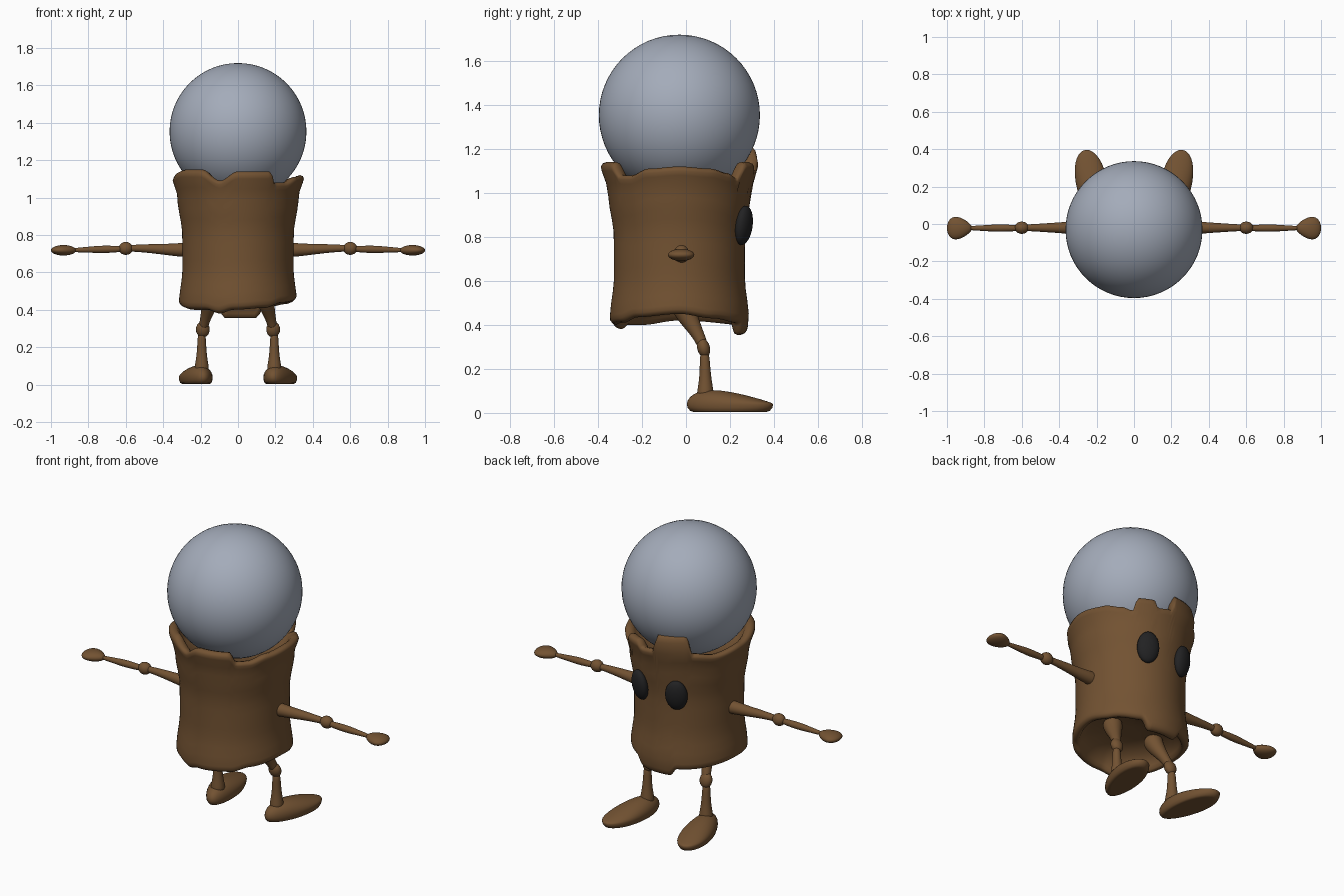
import bpy, bmesh, math
from mathutils import Vector, Matrix

cube = bpy.data.objects.get("Cube")
if cube:
    bpy.data.objects.remove(cube, do_unlink=True)


def material(name, rgb):
    m = bpy.data.materials.new(name)
    m.use_nodes = True
    m.diffuse_color = (*rgb, 1)
    m.node_tree.nodes["Principled BSDF"].inputs["Base Color"].default_value = (*rgb, 1)
    return m


BARK = material("bark brown", (0.17, 0.085, 0.032))
GLOBE = material("pale grey blue", (0.37, 0.41, 0.49))
BLACK = material("eye black", (0.016, 0.016, 0.017))
CY = -0.03  # trunk axis in y


def finish(bm, name, mat, subdivide=0):
    bmesh.ops.recalc_face_normals(bm, faces=bm.faces)
    mesh = bpy.data.meshes.new(name)
    bm.to_mesh(mesh)
    bm.free()
    mesh.materials.append(mat)
    mesh.polygons.foreach_set("use_smooth", [True] * len(mesh.polygons))
    ob = bpy.data.objects.new(name, mesh)
    bpy.context.collection.objects.link(ob)
    if subdivide:
        ob.modifiers.new("Smooth", "SUBSURF").levels = subdivide
        ob.modifiers["Smooth"].render_levels = subdivide
    return ob


def skin_rings(bm, rings):
    """Join equal closed rings of points and cap both ends."""
    loops = [[bm.verts.new(p) for p in ring] for ring in rings]
    n = len(loops[0])
    for a, b in zip(loops, loops[1:]):
        for i in range(n):
            j = (i + 1) % n
            bm.faces.new((a[i], a[j], b[j], b[i]))
    bm.faces.new(loops[0])
    bm.faces.new(loops[-1])


def limb(name, stations, sides=12):
    """Round limb through (x, y, z, radius) stations."""
    bm = bmesh.new()
    pts = [Vector(s[:3]) for s in stations]
    rings = []
    for k, s in enumerate(stations):
        axis = (pts[min(k + 1, len(pts) - 1)] - pts[max(k - 1, 0)]).normalized()
        u = axis.cross(Vector((0, 1, 0))).normalized()
        v = axis.cross(u)
        rings.append([pts[k] + s[3] * (u * math.cos(a) + v * math.sin(a))
                      for a in (math.tau * i / sides for i in range(sides))])
    skin_rings(bm, rings)
    return finish(bm, name, BARK, 2)


def ellipsoid(name, centre, size, mat, rot=Matrix(), shape=None, seg=32):
    bm = bmesh.new()
    bmesh.ops.create_uvsphere(bm, u_segments=seg, v_segments=seg // 2, radius=1)
    for v in bm.verts:
        p = shape(v.co) if shape else v.co
        v.co = Vector(centre) + rot @ Vector([c * s for c, s in zip(p, size)])
    return finish(bm, name, mat)


def blend(keys, x):
    """Eased interpolation through (position, value) keys."""
    for (a, va), (b, vb) in zip(keys, keys[1:]):
        if a <= x <= b:
            t = (x - a) / (b - a)
            return va + (vb - va) * t * t * (3 - 2 * t)
    return keys[0][1] if x < keys[0][0] else keys[-1][1]


# Trunk: hollow-ended stump with a ragged rim at both ends (degrees, height)
TOP = [(0, 1.12), (25, 1.11), (42, 1.09), (52, 1.07), (57, 1.14), (72, 1.14),
       (76, 1.1), (90, 1.11), (95, 1.21), (122, 1.22), (128, 1.11), (150, 1.09),
       (180, 1.11), (215, 1.15), (235, 1.15), (253, 1.09), (270, 1.14),
       (300, 1.14), (306, 1.08), (318, 1.08), (335, 1.11), (360, 1.12)]
BOTTOM = [(0, .45), (30, .43), (62, .41), (70, .355), (104, .355), (112, .4),
          (180, .42), (215, .4), (235, .4), (250, .38), (265, .4),
          (300, .41), (320, .435), (360, .45)]
WIDTH = [(.35, .305), (.43, .316), (.62, .297), (.8, .298), (1.0, .324),
         (1.13, .358), (1.22, .345)]
COLUMNS = 144


def trunk_ring(height, inset):
    """height(low, high) gives z; inset pulls the ring inside the bark."""
    ring = []
    for i in range(COLUMNS):
        deg = 360 * i / COLUMNS
        z = height(blend(BOTTOM, deg), blend(TOP, deg))
        r = blend(WIDTH, z) - inset
        a = math.radians(deg)
        ring.append((r * math.cos(a), CY + r * math.sin(a), z))
    return ring


rings = [trunk_ring(lambda lo, hi: .5, .25),
         trunk_ring(lambda lo, hi: .49, .08),
         trunk_ring(lambda lo, hi: lo + .025, .05)]
for rise, inset in ((.006, .04), (0, .026), (.006, .01), (.02, .001)):
    rings.append(trunk_ring(lambda lo, hi: lo + rise, inset))
for k in range(13):
    t = k / 12
    rings.append(trunk_ring(lambda lo, hi: lo + .04 + (hi - lo - .08) * t, 0))
for drop, inset in ((.02, .001), (.006, .01), (0, .026), (.006, .045), (.02, .055)):
    rings.append(trunk_ring(lambda lo, hi: hi - drop, inset))
rings.append(trunk_ring(lambda lo, hi: 1.03, .07))
rings.append(trunk_ring(lambda lo, hi: 1.0, .25))
bm = bmesh.new()
skin_rings(bm, rings)
finish(bm, "trunk", BARK)

# Globe head
ellipsoid("globe_head", (0, CY, 1.353), (.366,) * 3, GLOBE, seg=64)


def hand_shape(p):
    """Wider towards the fingertips."""
    return Vector((p.x, p.y * (.85 + .3 * p.x), p.z))


def foot_shape(p):
    """Flat sole, tall heel, low wide toe, y forward."""
    z = max(p.z, -.45) + .45
    if p.z > 0:
        z = .45 + p.z * (.75 - .45 * p.y)
    return Vector((p.x * (.92 + .12 * p.y), p.y, z))


for side, s in (("left", 1), ("right", -1)):
    # Arm
    limb(side + "_upper_arm", [(s * x, -.02, z, r) for x, z, r in (
        (.25, .72, .04), (.3, .72, .039), (.38, .722, .031),
        (.48, .728, .024), (.57, .729, .018), (.6, .728, .018))])
    ellipsoid(side + "_elbow", (s * .6, -.02, .728), (.038, .033, .035), BARK, seg=20)
    limb(side + "_forearm", [(s * x, -.022, z, r) for x, z, r in (
        (.61, .726, .015), (.65, .724, .018), (.73, .723, .022),
        (.81, .721, .015), (.9, .718, .011))])
    turn = Matrix.Diagonal((s, 1, 1))
    ellipsoid(side + "_hand", (s * .933, -.022, .718), (.067, .067, .028), BARK,
              turn, hand_shape)

    # Leg
    limb(side + "_thigh", [(s * x, y, z, r) for x, y, z, r in (
        (.14, -.02, .51, .062), (.145, 0, .45, .052), (.163, .035, .39, .036),
        (.178, .063, .34, .027), (.19, .083, .29, .025))])
    ellipsoid(side + "_knee", (s * .188, .08, .295), (.037, .029, .044), BARK,
              Matrix.Rotation(.25, 3, 'X'), seg=20)
    limb(side + "_shin", [(s * .194, y, z, r) for y, z, r in (
        (.084, .28, .022), (.086, .22, .024), (.088, .15, .029),
        (.088, .1, .039), (.088, .06, .042))])
    ellipsoid(side + "_foot", (s * .222, .2, .004), (.09, .2, .076), BARK,
              Matrix.Rotation(-s * .2, 3, 'Z'), foot_shape)

    # Eye
    lean = Matrix.Rotation(-s * .4, 3, 'Z') @ Matrix.Rotation(-.14, 3, 'X')
    ellipsoid(side + "_eye", (s * .12, .262, .852), (.062, .036, .09), BLACK, lean)
